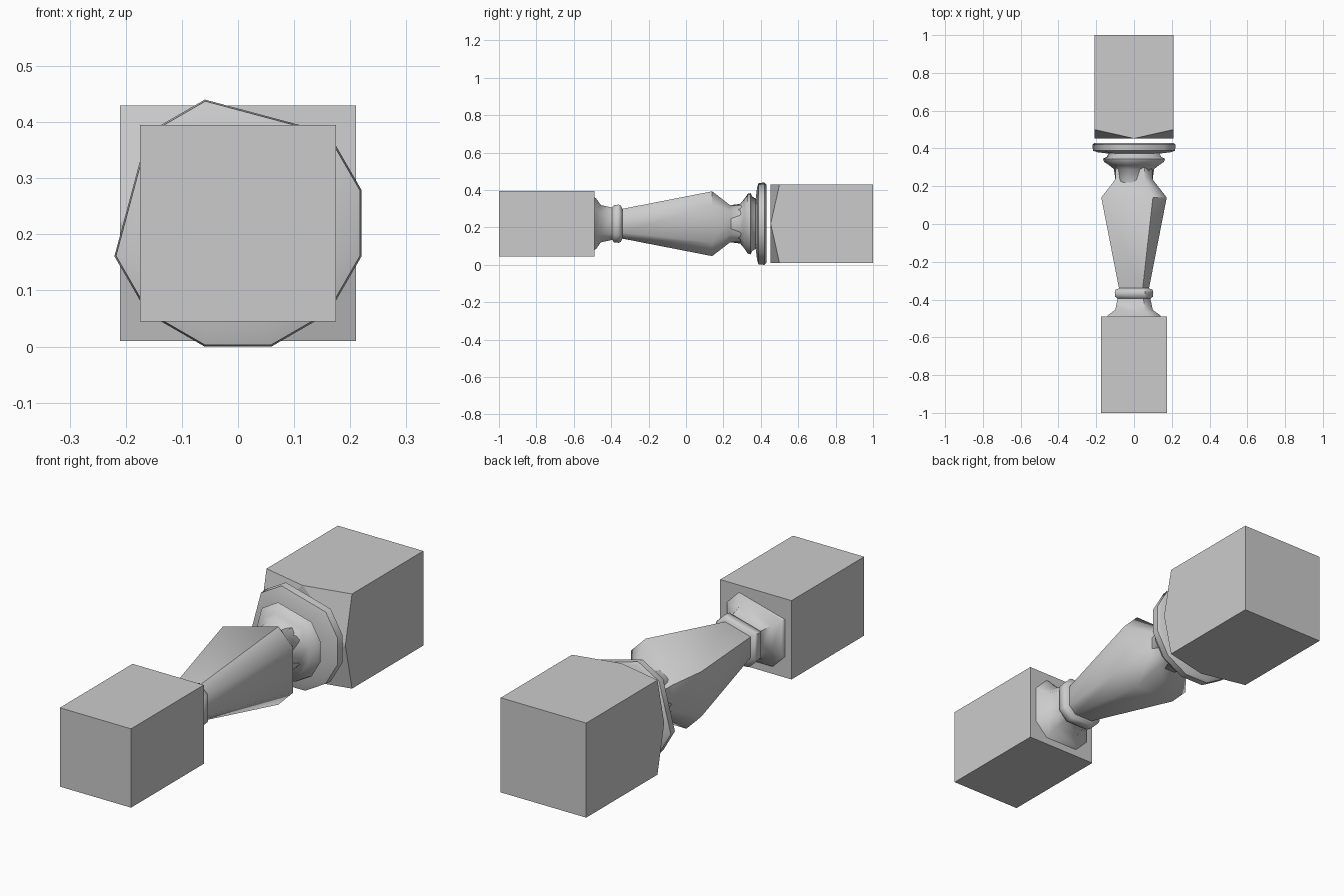
import bpy, bmesh
from math import cos, sin, radians

if "Cube" in bpy.data.objects:
    bpy.data.objects.remove(bpy.data.objects["Cube"])

CZ = 0.22  # height of the turning axis, which runs along y


def finish(bm, name, smooth):
    bmesh.ops.recalc_face_normals(bm, faces=bm.faces)
    me = bpy.data.meshes.new(name)
    bm.to_mesh(me)
    bm.free()
    ob = bpy.data.objects.new(name, me)
    bpy.context.collection.objects.link(ob)
    if smooth:
        bpy.context.view_layer.objects.active = ob
        ob.select_set(True)
        bpy.ops.object.shade_smooth_by_angle(angle=radians(smooth))
        ob.select_set(False)
    return ob


def turned(name, profile, angles, smooth=50):
    """Sweep (radius, y) points around the axis, with uneven facets."""
    bm = bmesh.new()
    rings = [[bm.verts.new((r * cos(radians(a)), y, CZ + r * sin(radians(a))))
              for a in angles] for r, y in profile]
    n = len(angles)
    for p, q in zip(rings, rings[1:]):
        for i in range(n):
            j = (i + 1) % n
            bm.faces.new((p[i], p[j], q[j], q[i]))
    bm.faces.new(rings[0])
    bm.faces.new(rings[-1])
    return finish(bm, name, smooth)


def block(name, half, y_end, y_corner, y_mid):
    """Square block; inner end has its corners turned back from y_mid."""
    bm = bmesh.new()
    signs = [(1, 1), (0, 1), (-1, 1), (-1, 0), (-1, -1), (0, -1), (1, -1), (1, 0)]
    inner = [bm.verts.new((sx * half, y_corner if sx * sz else y_mid, CZ + sz * half))
             for sx, sz in signs]
    outer = [bm.verts.new((sx * half, y_end, CZ + sz * half))
             for sx, sz in signs[::2]]
    bm.faces.new(outer)
    for k in range(4):
        c, m, d = inner[2 * k], inner[2 * k + 1], inner[(2 * k + 2) % 8]
        bm.faces.new((outer[k], c, m, d, outer[(k + 1) % 4]))
        bm.faces.new((inner[2 * k - 1], c, m))
    bm.faces.new(inner[1::2])
    return finish(bm, name, 0)


# Square end blocks
block("top_block", 0.21, 1.0, 0.5, 0.453)
block("bottom_block", 0.175, -1.0, -0.49, -0.49)

# Flared foot, lower bead, tapered vase body and upper neck
body_angles = [30, 60, 150, 210, 240, 300, 330]
turned("vase_body", [
    (0.165, -0.49), (0.155, -0.48), (0.115, -0.455), (0.10, -0.395),
    (0.115, -0.385), (0.118, -0.36), (0.112, -0.348), (0.092, -0.34),
    (0.20, 0.14), (0.115, 0.235), (0.11, 0.31)], body_angles)

# Collar below the disc
ring_angles = [-15, 15, 45, 105, 135, 195, 225, 255, 285, 315]
turned("collar", [
    (0.10, 0.22), (0.11, 0.29), (0.135, 0.31), (0.165, 0.33),
    (0.17, 0.345), (0.15, 0.355), (0.13, 0.385)], ring_angles)

# Wide disc under the top block
turned("disc", [
    (0.12, 0.37), (0.20, 0.38), (0.225, 0.388), (0.228, 0.42),
    (0.215, 0.43)], ring_angles)
